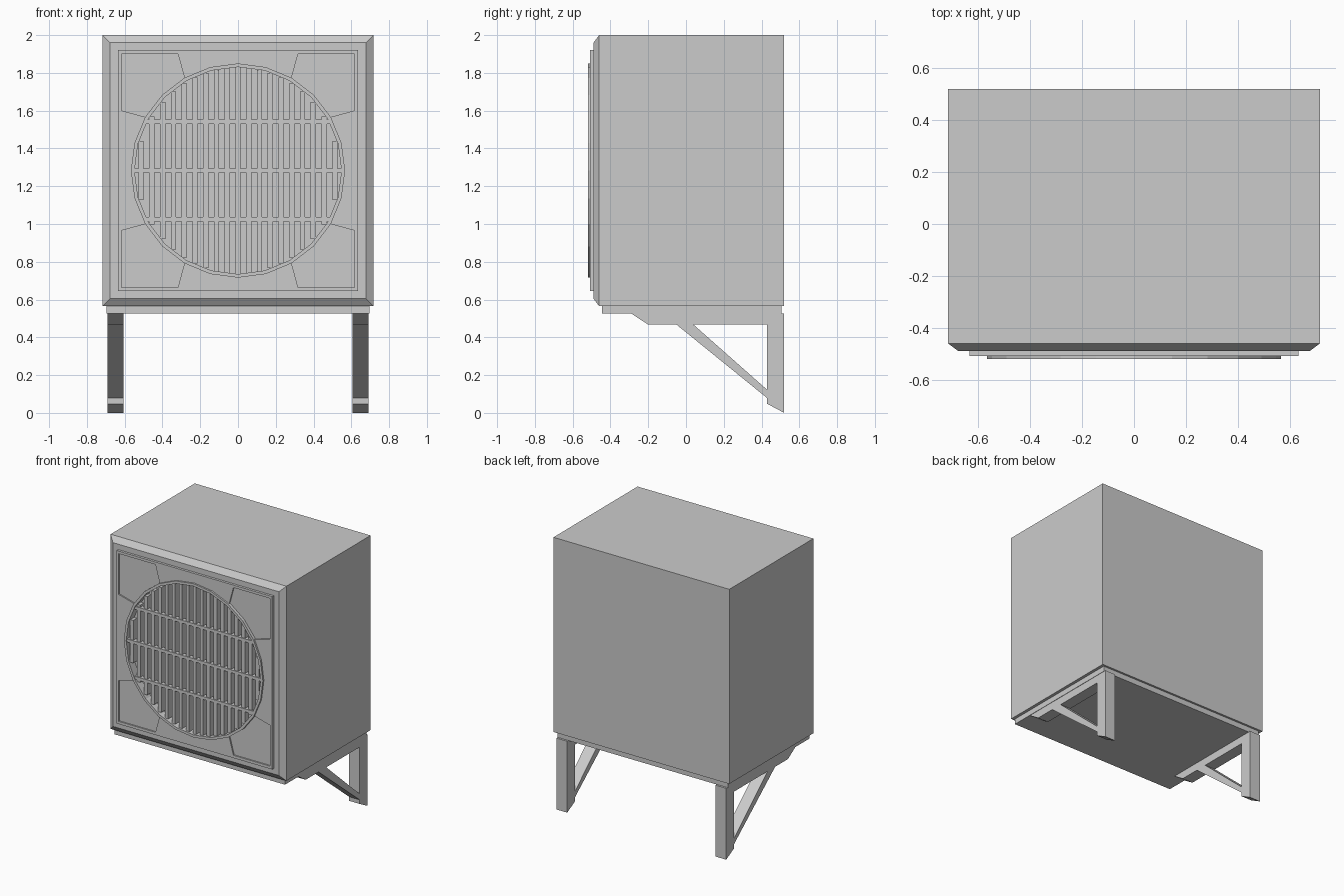
import bpy, bmesh
from math import sin, cos, radians, sqrt

if "Cube" in bpy.data.objects:
    bpy.data.objects.remove(bpy.data.objects["Cube"])

CZ, R_OUT, R_IN = 1.283, 0.567, 0.548   # fan opening


def finish(name, bm):
    bmesh.ops.recalc_face_normals(bm, faces=bm.faces[:])
    me = bpy.data.meshes.new(name)
    bm.to_mesh(me)
    bm.free()
    ob = bpy.data.objects.new(name, me)
    bpy.context.collection.objects.link(ob)
    return ob


def add_box(bm, x0, x1, y0, y1, z0, z1):
    vs = bmesh.ops.create_cube(bm, size=1)["verts"]
    for v in vs:
        v.co.x = x1 if v.co.x > 0 else x0
        v.co.y = y1 if v.co.y > 0 else y0
        v.co.z = z1 if v.co.z > 0 else z0


def add_prism(bm, pts, a, b, axis):
    # extrude a 2D outline: axis "y" takes (x, z), axis "x" takes (y, z)
    def co(p, t):
        return (p[0], t, p[1]) if axis == "y" else (t, p[0], p[1])
    va = [bm.verts.new(co(p, a)) for p in pts]
    vb = [bm.verts.new(co(p, b)) for p in pts]
    bm.faces.new(va)
    bm.faces.new(vb[::-1])
    for i in range(len(pts)):
        j = (i + 1) % len(pts)
        bm.faces.new((va[i], va[j], vb[j], vb[i]))


def circle(r, n=24):
    return [(r * sin(radians(360 * i / n)), CZ + r * cos(radians(360 * i / n))) for i in range(n)]


def cut(ob, cutter):
    m = ob.modifiers.new("cut", "BOOLEAN")
    m.operation, m.solver, m.object = "DIFFERENCE", "EXACT", cutter
    cutter.hide_render = True
    cutter.hide_viewport = True


# cabinet with bevelled front rim
bm = bmesh.new()
add_box(bm, -0.717, 0.717, -0.46, 0.52, 0.565, 2.0)
front = next(f for f in bm.faces if f.calc_center_median().y < -0.45)
ext = bmesh.ops.extrude_face_region(bm, geom=[front])
for v in [g for g in ext["geom"] if isinstance(g, bmesh.types.BMVert)]:
    v.co = (v.co.x - 0.04 * (1 if v.co.x > 0 else -1), -0.49,
            v.co.z - 0.04 * (1 if v.co.z > CZ else -1))
bmesh.ops.delete(bm, geom=[front], context="FACES_ONLY")
cabinet = finish("cabinet", bm)

# front panel
bm = bmesh.new()
add_box(bm, -0.635, 0.635, -0.508, -0.488, 0.645, 1.92)
panel = finish("front_panel", bm)

# fan opening cutter
bm = bmesh.new()
add_prism(bm, circle(R_IN), -0.6, -0.462, "y")
hole = finish("fan_opening_cutter", bm)
cut(cabinet, hole)
cut(panel, hole)

# shallow corner recesses
bm = bmesh.new()
for sx in (-1, 1):
    for sz in (-1, 1):
        arc = [(R_OUT * sin(radians(a)), R_OUT * cos(radians(a))) for a in (30, 45, 60)]
        pts = arc + [(0.618, 0.318), (0.618, 0.618), (0.318, 0.618)]
        add_prism(bm, [(sx * x, CZ + sz * z) for x, z in pts], -0.6, -0.498, "y")
cut(panel, finish("corner_recess_cutter", bm))

# ring around the fan opening
bm = bmesh.new()
loops = [[bm.verts.new((x, y, z)) for x, z in circle(r)]
         for r, y in ((R_OUT, -0.49), (R_OUT, -0.52), (R_IN, -0.52), (R_IN, -0.47))]
for k in range(4):
    p, q = loops[k], loops[(k + 1) % 4]
    for i in range(24):
        j = (i + 1) % 24
        bm.faces.new((p[i], p[j], q[j], q[i]))
finish("fan_ring", bm)

# vertical grille slats
bm = bmesh.new()
for i in range(-9, 10):
    x = i * 0.057
    h = sqrt(R_IN ** 2 - (abs(x) + 0.012) ** 2)
    add_box(bm, x - 0.014, x + 0.014, -0.507, -0.465, CZ - h, CZ + h)
finish("grille_slats", bm)

# horizontal grille bars
bm = bmesh.new()
for dz in (-0.258, 0, 0.258):
    w = sqrt(R_IN ** 2 - dz ** 2)
    add_box(bm, -w, w, -0.514, -0.48, CZ + dz - 0.011, CZ + dz + 0.011)
finish("grille_bars", bm)

# base plate
bm = bmesh.new()
add_box(bm, -0.695, 0.695, -0.445, 0.505, 0.525, 0.566)
finish("base_plate", bm)

# wall brackets: rail, upright and diagonal brace
rail = [(-0.29, 0.526), (0.52, 0.526), (0.52, 0.467), (-0.20, 0.467)]
upright = [(0.43, 0.467), (0.52, 0.467), (0.52, 0.0), (0.43, 0.048)]
brace = [(-0.05, 0.467), (0.04, 0.467), (0.43, 0.122), (0.43, 0.078)]
for side, s in (("left", -1), ("right", 1)):
    bm = bmesh.new()
    for outline in (rail, upright, brace):
        add_prism(bm, outline, s * 0.605, s * 0.692, "x")
    finish(side + "_bracket", bm)
